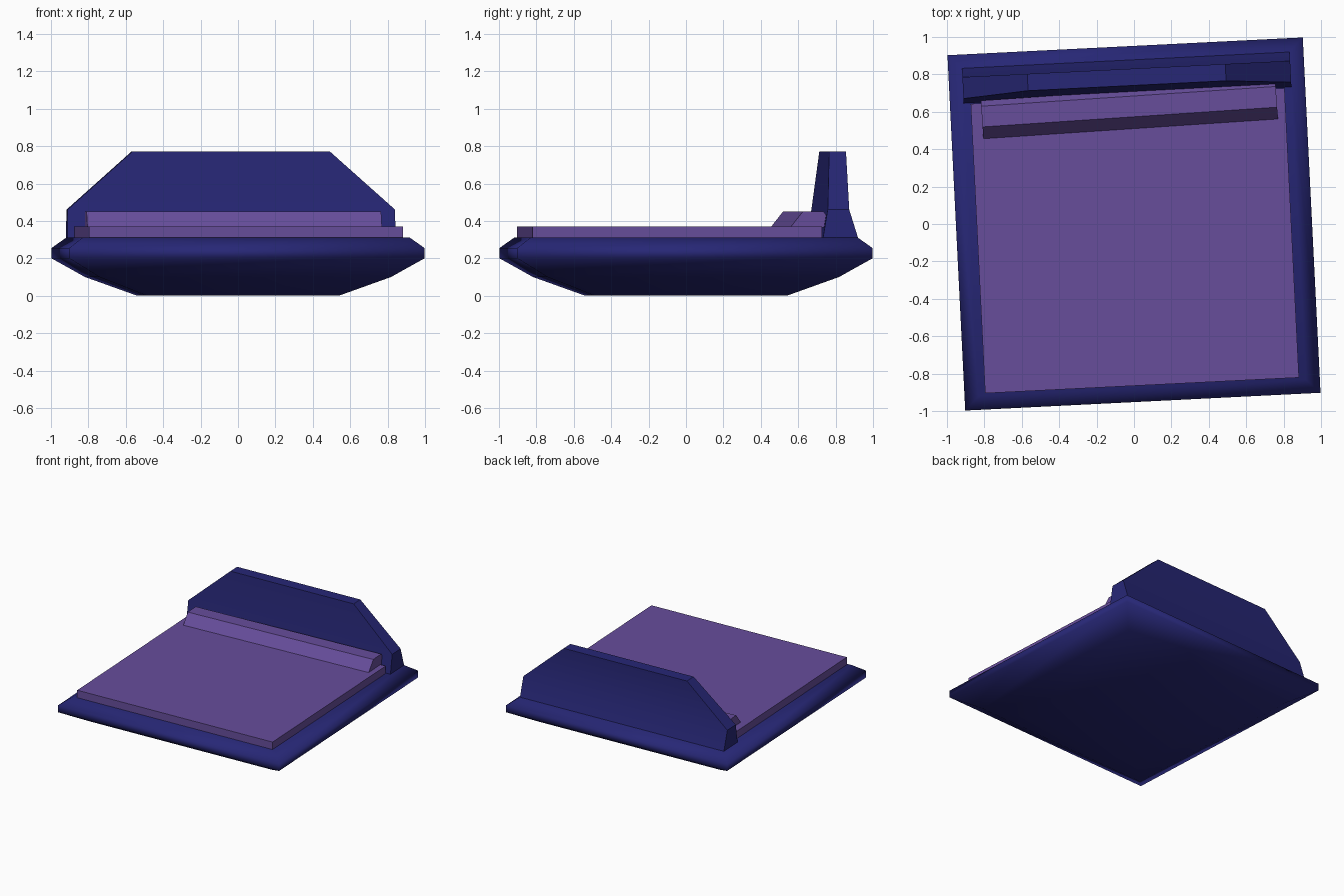
import bpy, bmesh, math

if "Cube" in bpy.data.objects:
    bpy.data.objects.remove(bpy.data.objects["Cube"])


def material(name, rgb):
    m = bpy.data.materials.new(name)
    m.diffuse_color = (*rgb, 1)
    m.use_nodes = True
    m.node_tree.nodes["Principled BSDF"].inputs["Base Color"].default_value = m.diffuse_color
    return m


NAVY = material("navy frame", (0.02, 0.02, 0.18))
PURPLE = material("purple bedding", (0.135, 0.075, 0.33))


def loft(name, sections, mat, turn, smooth=None):
    """Stack rectangular sections (z, x0, x1, y0, y1) into a closed solid."""
    bm = bmesh.new()
    rings = [[bm.verts.new(p) for p in ((x0, y0, z), (x1, y0, z), (x1, y1, z), (x0, y1, z))]
             for z, x0, x1, y0, y1 in sections]
    for a, b in zip(rings, rings[1:]):
        for i in range(4):
            j = (i + 1) % 4
            bm.faces.new((a[i], a[j], b[j], b[i]))
    bm.faces.new(rings[0][::-1])
    bm.faces.new(rings[-1])
    mesh = bpy.data.meshes.new(name)
    bm.to_mesh(mesh)
    bm.free()
    mesh.materials.append(mat)
    ob = bpy.data.objects.new(name, mesh)
    bpy.context.collection.objects.link(ob)
    ob.rotation_euler.z = math.radians(turn)
    if smooth:
        bpy.ops.object.select_all(action='DESELECT')
        ob.select_set(True)
        bpy.context.view_layer.objects.active = ob
        bpy.ops.object.shade_smooth_by_angle(angle=math.radians(smooth))
    return ob


TURN = 2.86  # the whole bed sits slightly askew

# Tapered, square base frame
loft("bed_base", [(z, -h, h, -h, h) for z, h in
                  ((0, 0.514), (0.1, 0.78), (0.2, 0.951), (0.255, 0.951), (0.31, 0.877))],
     NAVY, TURN, 60)

# Headboard with cut-off upper corners, flush with the back rim
loft("headboard", [(0.31, -0.877, 0.877, 0.69, 0.877),
                   (0.46, -0.877, 0.877, 0.715, 0.83),
                   (0.77, -0.53, 0.53, 0.74, 0.83)], NAVY, TURN, 35)

# Mattress slab
loft("mattress", [(0.30, -0.84, 0.84, -0.864, 0.685),
                  (0.37, -0.84, 0.84, -0.864, 0.685)], PURPLE, TURN)

# Long wedge-shaped pillow, turned a little further than the bed
loft("pillow", [(0.365, -0.773, 0.805, 0.505, 0.70),
                (0.41, -0.773, 0.805, 0.54, 0.713),
                (0.45, -0.773, 0.805, 0.572, 0.683)], PURPLE, 3.83)
